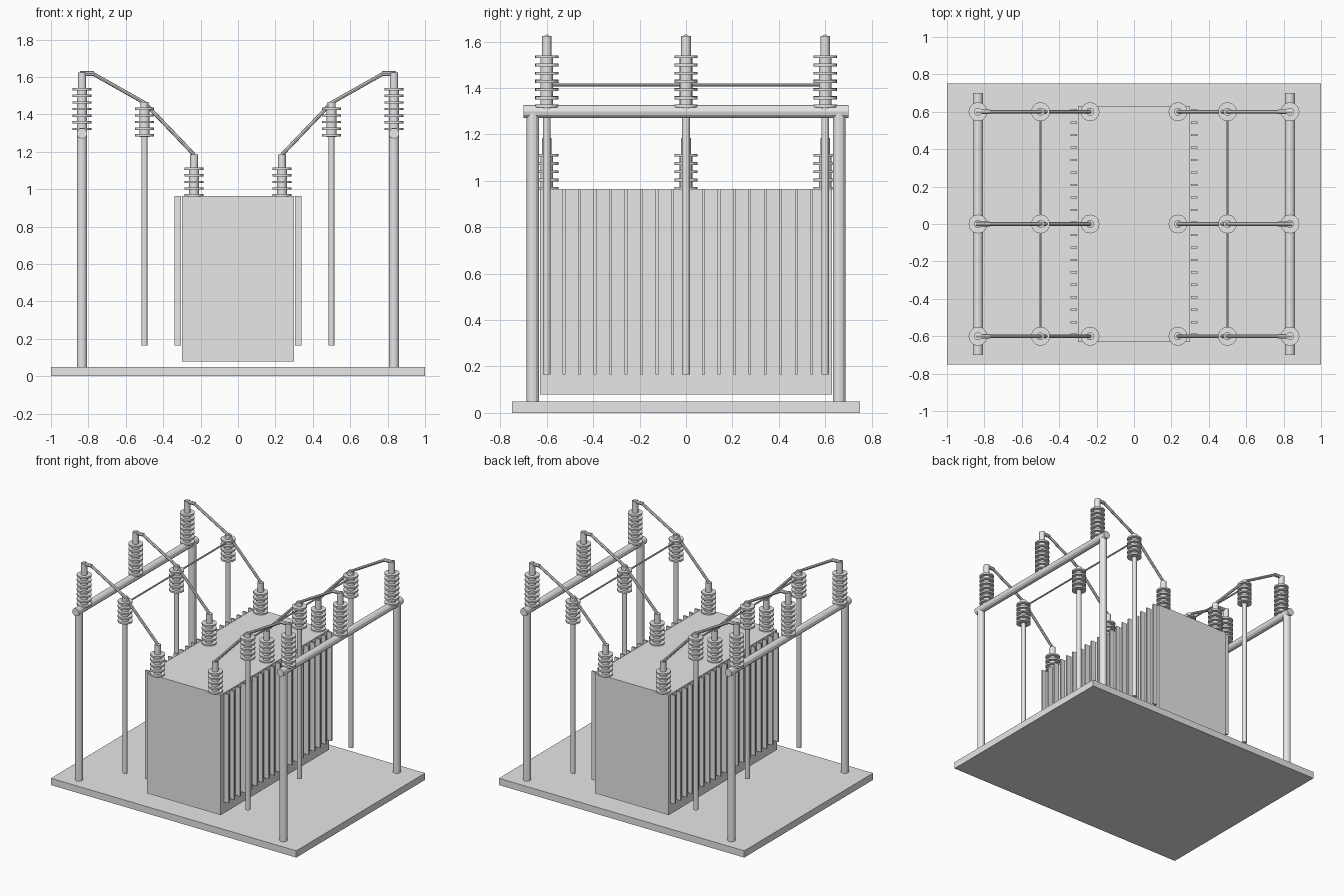
import bpy, bmesh, math
from mathutils import Vector, Matrix

if "Cube" in bpy.data.objects:
    bpy.data.objects.remove(bpy.data.objects["Cube"])

grey = bpy.data.materials.new("light grey")
grey.diffuse_color = (0.8, 0.8, 0.8, 1)
grey.use_nodes = True
grey.node_tree.nodes["Principled BSDF"].inputs["Base Color"].default_value = grey.diffuse_color


def finish(name, bm):
    me = bpy.data.meshes.new(name)
    bmesh.ops.recalc_face_normals(bm, faces=bm.faces)
    bm.to_mesh(me)
    bm.free()
    me.materials.append(grey)
    ob = bpy.data.objects.new(name, me)
    bpy.context.collection.objects.link(ob)
    return ob


def add_box(bm, lo, hi):
    lo, hi = Vector(lo), Vector(hi)
    size = hi - lo
    m = Matrix.Translation((lo + hi) / 2) @ Matrix.Diagonal((*size, 1))
    bmesh.ops.create_cube(bm, size=1, matrix=m)


def add_rod(bm, a, b, r, r2=None, sides=12):
    a, b = Vector(a), Vector(b)
    d = b - a
    rot = d.to_track_quat('Z', 'Y').to_matrix().to_4x4()
    bmesh.ops.create_cone(bm, cap_ends=True, segments=sides, radius1=r,
                          radius2=r if r2 is None else r2, depth=d.length,
                          matrix=Matrix.Translation((a + b) / 2) @ rot)


def box(name, lo, hi):
    bm = bmesh.new()
    add_box(bm, lo, hi)
    return finish(name, bm)


def rod(name, a, b, r, sides=12):
    bm = bmesh.new()
    add_rod(bm, a, b, r, sides=sides)
    return finish(name, bm)


def insulator(name, x, y, z0, z1, first, count):
    # central core with a stack of thin round sheds, narrower terminal on top
    bm = bmesh.new()
    last = first + 0.0355 * (count - 1)
    add_rod(bm, (x, y, z0), (x, y, last + 0.006), 0.027, sides=16)
    add_rod(bm, (x, y, last), (x, y, z1), 0.021, sides=16)
    for i in range(count):
        z = first + 0.0355 * i
        add_rod(bm, (x, y, z - 0.006), (x, y, z + 0.006), 0.05, sides=24)
    return finish(name, bm)


# base slab and transformer tank
box("base_slab", (-1, -0.75, 0), (1, 0.75, 0.05))
box("transformer_tank", (-0.3, -0.63, 0.08), (0.3, 0.63, 0.965))

for s, side in ((-1, "left"), (1, "right")):
    # cooling fins
    bm = bmesh.new()
    for i in range(19):
        y = -0.592 + i * 0.0667
        x0, x1 = sorted((s * 0.305, s * 0.34))
        add_box(bm, (x0, y - 0.006, 0.165), (x1, y + 0.006, 0.965))
    finish(side + "_cooling_fins", bm)

    # portal frame: two posts and a cross beam
    px = s * 0.834
    for y, end in ((-0.66, "front"), (0.66, "back")):
        rod(f"{side}_{end}_post", (px, y, 0.05), (px, y, 1.3), 0.027)
    rod(side + "_beam", (px, -0.7, 1.298), (px, 0.7, 1.298), 0.028)

    # thin bar linking the middle insulators
    rod(side + "_link_bar", (s * 0.5, -0.6, 1.413), (s * 0.5, 0.6, 1.413), 0.006, 8)

    for i, y in enumerate((-0.6, 0, 0.6)):
        tag = f"{side}_{i + 1}"
        # support rod, insulators on beam, rod and tank
        rod("support_rod_" + tag, (s * 0.5, y, 0.165), (s * 0.5, y, 1.285), 0.017)
        insulator("beam_insulator_" + tag, px, y, 1.3, 1.625, 1.322, 7)
        insulator("rod_insulator_" + tag, s * 0.5, y, 1.28, 1.465, 1.288, 5)
        insulator("tank_bushing_" + tag, s * 0.235, y, 0.96, 1.185, 0.968, 5)
        # conductor: thick elbow then thinner cable down to the bushing
        bm = bmesh.new()
        add_rod(bm, (s * 0.845, y, 1.618), (s * 0.77, y, 1.618), 0.013, sides=8)
        path = [(0.78, 1.62), (0.5, 1.462), (0.235, 1.185)]
        for (xa, za), (xb, zb) in zip(path, path[1:]):
            add_rod(bm, (s * xa, y, za), (s * xb, y, zb), 0.01, sides=8)
        bmesh.ops.create_icosphere(bm, subdivisions=1, radius=0.011,
                                   matrix=Matrix.Translation((s * 0.5, y, 1.462)))
        finish("conductor_" + tag, bm)
